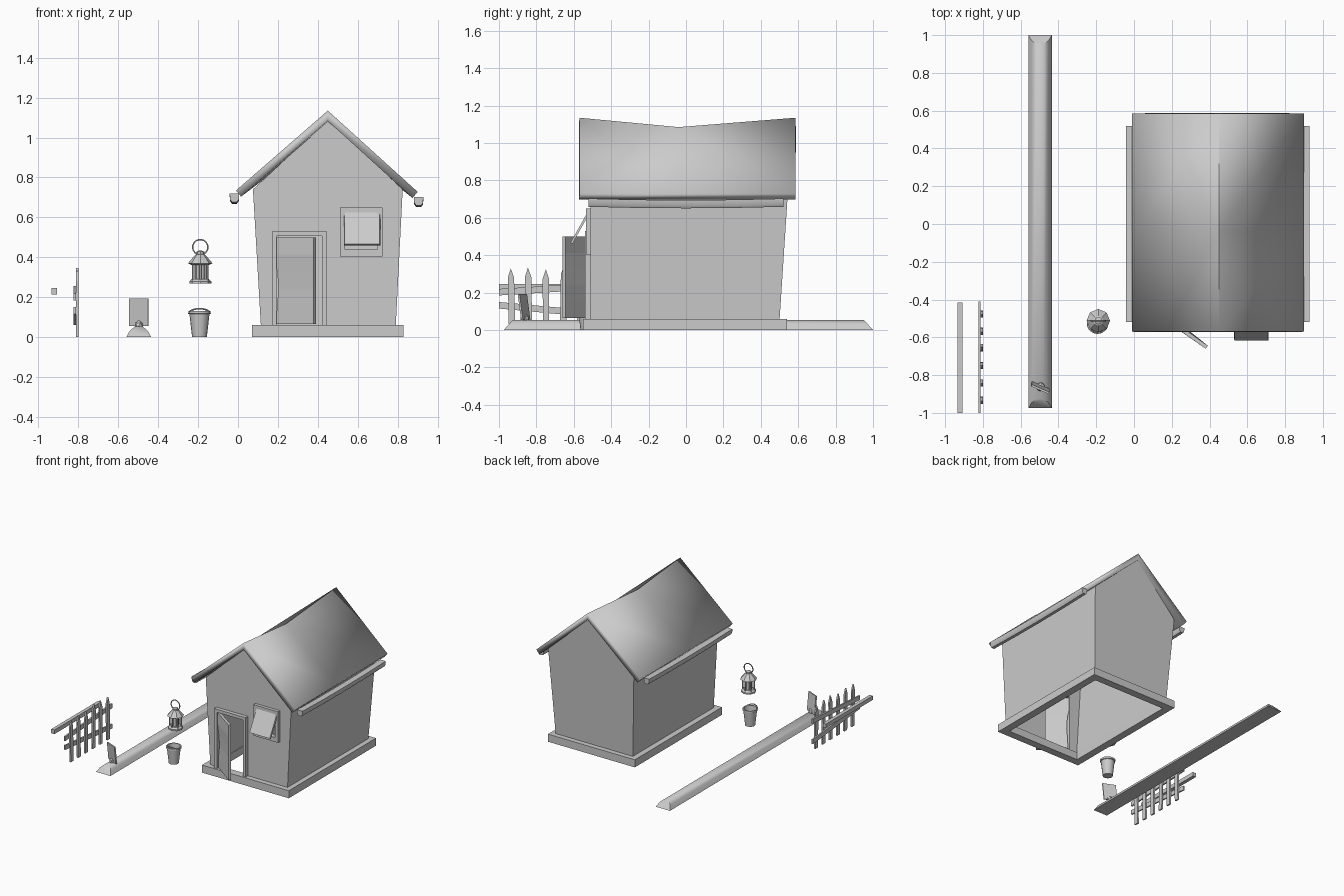
import bpy, bmesh, math, random
from mathutils import Vector, Matrix

if "Cube" in bpy.data.objects:
    bpy.data.objects.remove(bpy.data.objects["Cube"])

random.seed(4)


def make(name, verts, faces, smooth=None):
    me = bpy.data.meshes.new(name)
    me.from_pydata([tuple(v) for v in verts], [], faces)
    bm = bmesh.new()
    bm.from_mesh(me)
    bmesh.ops.recalc_face_normals(bm, faces=bm.faces)
    bm.to_mesh(me)
    bm.free()
    ob = bpy.data.objects.new(name, me)
    bpy.context.collection.objects.link(ob)
    if smooth:
        me.polygons.foreach_set("use_smooth", [True] * len(me.polygons))
        me.set_sharp_from_angle(angle=math.radians(smooth))
    return ob


def loft(name, rings, smooth=None, caps=True):
    """Skin a list of equal-length closed rings."""
    n = len(rings[0])
    verts = [p for r in rings for p in r]
    faces = [(k * n + i, k * n + (i + 1) % n, (k + 1) * n + (i + 1) % n, (k + 1) * n + i)
             for k in range(len(rings) - 1) for i in range(n)]
    if caps:
        faces += [tuple(range(n)), tuple(range((len(rings) - 1) * n, len(rings) * n))]
    return make(name, verts, faces, smooth)


def box(name, x0, x1, y0, y1, z0, z1):
    ring = lambda z: [(x0, y0, z), (x1, y0, z), (x1, y1, z), (x0, y1, z)]
    return loft(name, [ring(z0), ring(z1)])


def lathe(name, c, prof, n, smooth=None, caps=True):
    """Turn (radius, z) points round a vertical axis at c."""
    ring = lambda r, z: [(c[0] + r * math.cos(2 * math.pi * i / n),
                          c[1] + r * math.sin(2 * math.pi * i / n), z) for i in range(n)]
    return loft(name, [ring(r, z) for r, z in prof], smooth, caps)


def wire(name, pts, r, closed=False):
    cu = bpy.data.curves.new(name, 'CURVE')
    cu.dimensions, cu.bevel_depth, cu.bevel_resolution = '3D', r, 1
    sp = cu.splines.new('POLY')
    sp.points.add(len(pts) - 1)
    for p, q in zip(sp.points, pts):
        p.co = (*q, 1)
    sp.use_cyclic_u = closed
    ob = bpy.data.objects.new(name, cu)
    bpy.context.collection.objects.link(ob)
    return ob


def cut(ob, cutter):
    cutter.hide_render = True
    cutter.hide_viewport = True
    m = ob.modifiers.new("cut", 'BOOLEAN')
    m.operation, m.object, m.solver = 'DIFFERENCE', cutter, 'EXACT'


def frame(name, x0, x1, z0, z1, w, y0, y1, sill=True):
    box(name + "_left", x0, x0 + w, y0, y1, z0, z1)
    box(name + "_right", x1 - w, x1, y0, y1, z0, z1)
    box(name + "_top", x0 + w, x1 - w, y0, y1, z1 - w, z1)
    if sill:
        box(name + "_sill", x0 + w, x1 - w, y0, y1, z0, z0 + w * 1.4)


# foundation ring, open underneath
rect = lambda d, z: [(.07 + d, -.55 + d, z), (.83 - d, -.55 + d, z), (.83 - d, .54 - d, z), (.07 + d, .54 - d, z)]
loft("foundation", [rect(0, 0), rect(0, .06), rect(.06, .06), rect(.06, 0), rect(0, 0)], caps=False)
fo = bpy.data.objects["foundation"]
bm = bmesh.new()
bm.from_mesh(fo.data)
bmesh.ops.remove_doubles(bm, verts=bm.verts, dist=1e-4)
bmesh.ops.recalc_face_normals(bm, faces=bm.faces)
bm.to_mesh(fo.data)
bm.free()

# walls: leaning outward, with front and back gables
gable = lambda ys: [(.115, ys[0], .05), (.79, ys[0], .05), (.825, ys[1], .74), (.45, ys[2], 1.09), (.075, ys[1], .74)]
walls = make("walls", gable((-.51, -.51, -.51)) + gable((.5, .545, .57)),
             [(0, 1, 2, 3, 4), (5, 6, 7, 8, 9), (1, 6, 7, 2), (0, 4, 9, 5)])
# orient outward from the house centre
c = Vector((.45, 0, .5))
for p in walls.data.polygons:
    if p.normal.dot(p.center - c) < 0:
        p.flip()
s = walls.modifiers.new("thickness", 'SOLIDIFY')
s.thickness, s.offset = .015, -1
cut(walls, box("door_cutter", .19, .425, -.6, -.4, .06, .51))
cut(walls, box("window_cutter", .535, .7, -.6, -.4, .44, .625))

# sagging roof
section = [(-.01, .735), (.45, 1.135), (.9, .728)]
rv = [(x, y, z - (.05 if y == -.04 and x == .45 else 0)) for y in (-.57, -.04, .585) for x, z in section]
roof = make("roof", rv, [(r * 3 + i, r * 3 + i + 1, r * 3 + i + 4, r * 3 + i + 3) for r in (0, 1) for i in (0, 1)], 40)
if roof.data.polygons[0].normal.z < 0:
    roof.data.flip_normals()
s = roof.modifiers.new("thickness", 'SOLIDIFY')
s.thickness, s.offset, s.use_even_offset = .04, -1, True

# gutters, slightly sagging
for side, gx, gz in (("left", -.018, .72), ("right", .905, .703)):
    prof = [(-.024, 0), (-.022, -.03), (-.012, -.044), (.012, -.044), (.022, -.03), (.024, 0)]
    loft("gutter_" + side, [[(gx + a, y, gz + b - .008 * (1 - (y / .52) ** 2)) for a, b in prof]
                            for y in (-.52, -.26, 0, .26, .52)], 40)

# door frame and open, warped leaf
frame("door_frame", .17, .445, .06, .53, .024, -.54, -.5, False)
d = Vector((.195, -.145, 0)).normalized()
n = Vector((-d.y, d.x, 0)) * .01
rings = []
for k, off in enumerate((0, .004, .012, .006, -.012, -.01)):
    z = .065 + k * .087
    a = Vector((.197 + off, -.513, z))
    b = Vector((.385, -.652, z))
    rings.append([a + n, b + n, b - n, a - n])
loft("door_leaf", rings)

# window frame with tilted shutter
frame("window_frame", .51, .725, .405, .65, .025, -.535, -.5)
loft("window_shutter", [[(x, -.512, .632), (x, -.608, .46), (x + e, -.618, .466), (x + e, -.522, .638)]
                        for x, e in ((.53, .003), (.713, -.003))])

# low earth mound
mound = [(-.0625, 0), (-.045, .032), (-.02, .053), (.02, .053), (.045, .032), (.0625, 0)]
loft("long_mound", [[(-.497 + a, y + t * b * .9, b) for a, b in mound] for y, t in ((-.975, 1), (1, -1))], 50)

# small stone and leaning sign board on the mound
bm = bmesh.new()
bmesh.ops.create_icosphere(bm, subdivisions=1, radius=.026, matrix=Matrix.Translation((-.495, -.862, .06)))
me = bpy.data.meshes.new("stone")
bm.to_mesh(me)
bm.free()
bpy.context.collection.objects.link(bpy.data.objects.new("stone", me))
loft("sign_board", [[(-.545, -.842 - l, z), (-.452, -.882 - l, z), (-.448, -.872 - l, z), (-.541, -.832 - l, z)]
                    for z, l in ((.055, 0), (.194, .018))])

# bucket
bc = (-.193, -.527)
lathe("bucket", bc, [(.01, 0), (.037, 0), (.05, .115), (.055, .118), (.055, .132), (.047, .132), (.035, .012), (.01, .012)], 16, 40)
wire("bucket_handle", [(bc[0] + .053 * math.cos(t), bc[1] - .05 * math.sin(t), .118 + .025 * math.sin(t))
                       for t in [math.pi * i / 12 for i in range(13)]], .004)

# lantern
lc = (-.189, -.512)
lathe("lantern_base", lc, [(.055, .268), (.055, .28), (.042, .292)], 8)
lathe("lantern_glass", lc, [(.027, .285), (.027, .375)], 8)
lathe("lantern_roof", lc, [(.045, .362), (.062, .37), (.026, .412), (.02, .414), (.02, .428), (.006, .434)], 8)
for i in range(6):
    t = math.pi * (i + .5) / 3
    lathe("lantern_post_%d" % i, (lc[0] + .041 * math.cos(t), lc[1] + .041 * math.sin(t)), [(.006, .285), (.006, .37)], 6)
wire("lantern_ring", [(lc[0] + .038 * math.cos(t), lc[1], .451 + .038 * math.sin(t))
                      for t in [math.pi * i / 12 for i in range(24)]], .004, True)

# picket fence
for i in range(6):
    y = -.93 + i * .091
    h, k = .335 + random.uniform(-.012, .015), random.uniform(-.008, .008)
    outline = [(-.017, 0), (.017, 0), (.017, h - .05), (0, h), (-.017, h - .05)]
    loft("picket_%d" % i, [[(x, y + a + k * b / .3, b) for a, b in outline] for x in (-.812, -.8)])
for i, (za, zb) in enumerate(((.185, .222), (.115, .06))):
    loft("fence_rail_%d" % i, [[(x, y, z + e) for x, e in ((-.824, 0), (-.812, 0), (-.812, .035), (-.824, .035))]
                               for y, z in ((-1, za), (-.41, zb))])

# loose beam
box("loose_beam", -.935, -.907, -1, -.415, .215, .247)
